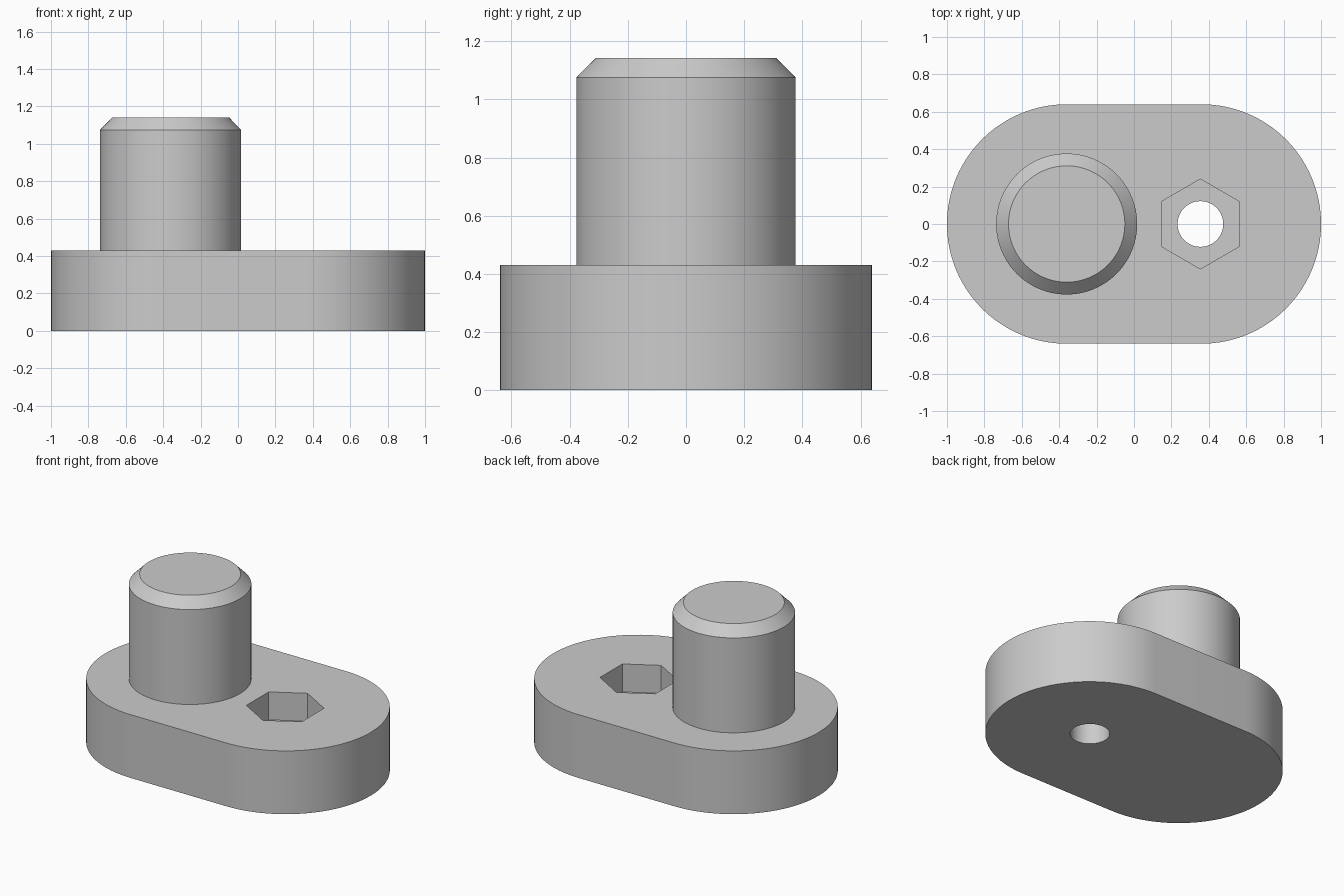
import bpy
import bmesh
from math import cos, sin, pi, radians

cube = bpy.data.objects.get("Cube")
if cube:
    bpy.data.objects.remove(cube, do_unlink=True)

BASE_H = 0.43      # thickness of the base plate
OFFSET = 0.36      # distance of the post and the hole from the middle
POCKET_DEPTH = 0.19

grey = bpy.data.materials.new("plain grey")
grey.use_nodes = True
grey.diffuse_color = (0.6, 0.6, 0.6, 1)
grey.node_tree.nodes["Principled BSDF"].inputs["Base Color"].default_value = (0.6, 0.6, 0.6, 1)


def arc(cx, radius, start, end, steps):
    """Points along an arc centred on (cx, 0)."""
    angles = [start + (end - start) * i / steps for i in range(steps + 1)]
    return [(cx + radius * cos(a), radius * sin(a)) for a in angles]


def ring(cx, radius, sides):
    """Closed regular polygon with a corner pointing along y."""
    return arc(cx, radius, pi / 2, pi / 2 + 2 * pi, sides)[:-1]


def loft(name, layers):
    """Solid through a stack of (outline, height) layers with capped ends."""
    bm = bmesh.new()
    loops = [[bm.verts.new((x, y, z)) for x, y in outline] for outline, z in layers]
    for low, high in zip(loops, loops[1:]):
        for i in range(len(low)):
            j = (i + 1) % len(low)
            bm.faces.new((low[i], low[j], high[j], high[i]))
    bm.faces.new(loops[0][::-1])
    bm.faces.new(loops[-1])
    bmesh.ops.recalc_face_normals(bm, faces=bm.faces)
    mesh = bpy.data.meshes.new(name)
    bm.to_mesh(mesh)
    bm.free()
    mesh.materials.append(grey)
    obj = bpy.data.objects.new(name, mesh)
    bpy.context.collection.objects.link(obj)
    return obj


def activate(obj):
    bpy.ops.object.select_all(action='DESELECT')
    obj.select_set(True)
    bpy.context.view_layer.objects.active = obj


def cut(target, cutter):
    """Subtract the cutter from the target, then discard the cutter."""
    mod = target.modifiers.new("cut", 'BOOLEAN')
    mod.operation = 'DIFFERENCE'
    mod.solver = 'EXACT'
    mod.object = cutter
    activate(target)
    bpy.ops.object.modifier_apply(modifier=mod.name)
    bpy.data.objects.remove(cutter, do_unlink=True)


# Base plate with rounded ends
outline = (arc(OFFSET, 0.64, -pi / 2, pi / 2, 64)
           + arc(-OFFSET, 0.64, pi / 2, 3 * pi / 2, 64))
base = loft("base_plate", [(outline, 0), (outline, BASE_H)])

# Through hole with a hexagonal pocket above it
hole = ring(0.355, 0.122, 64)
cut(base, loft("hole_cutter", [(hole, -0.1), (hole, BASE_H + 0.1)]))
pocket = ring(0.355, 0.24, 6)
cut(base, loft("pocket_cutter", [(pocket, BASE_H - POCKET_DEPTH), (pocket, BASE_H + 0.1)]))

# Round post with a chamfered top, seated slightly into the base
body = ring(-OFFSET, 0.377, 96)
tip = ring(-OFFSET, 0.311, 96)
post = loft("post", [(body, BASE_H - 0.02), (body, 1.075), (tip, 1.142)])

for part in (base, post):
    activate(part)
    bpy.ops.object.shade_smooth_by_angle(angle=radians(30))
